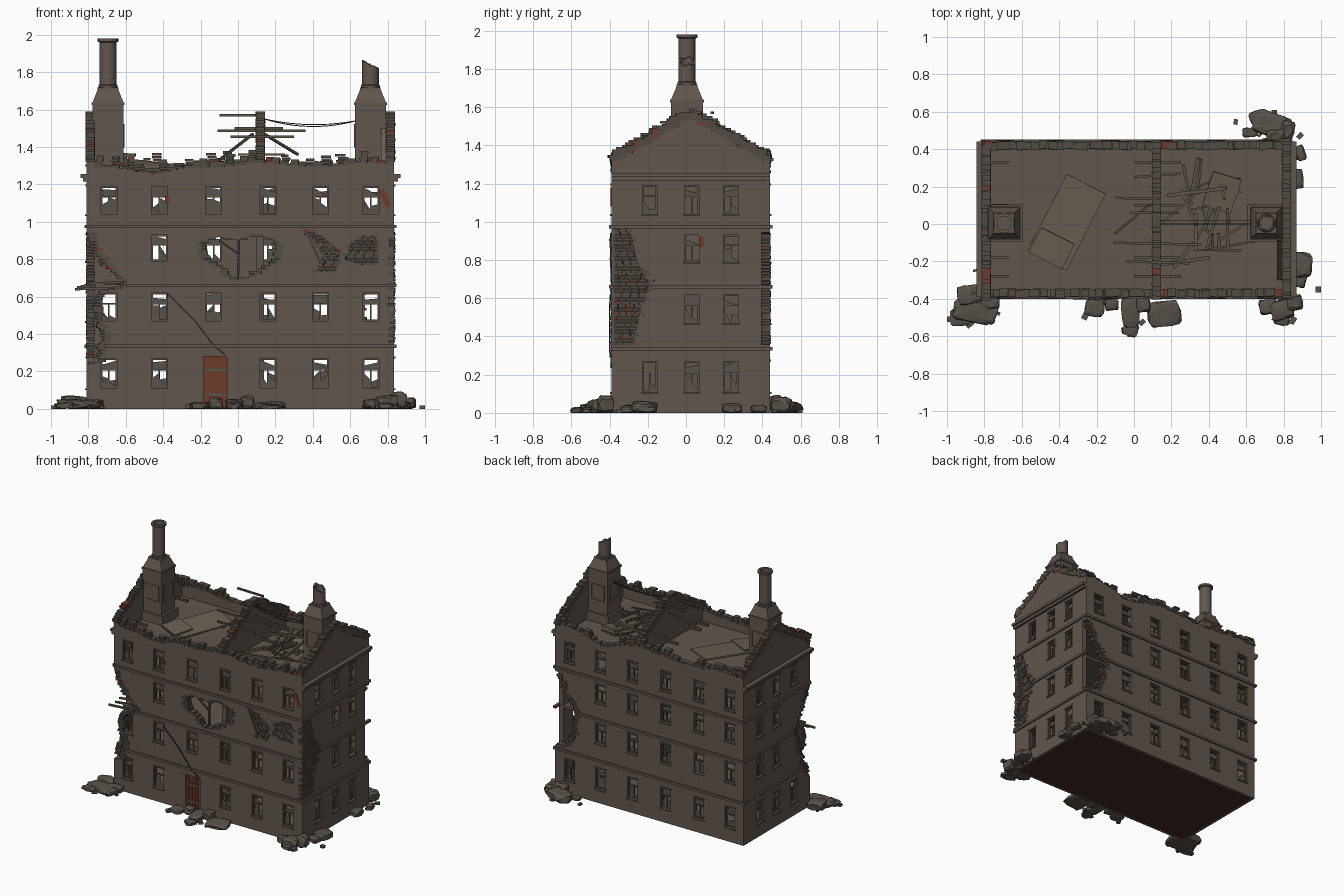
import bpy, bmesh, math, random
from mathutils import Vector, Matrix, Euler

if "Cube" in bpy.data.objects:
    bpy.data.objects.remove(bpy.data.objects["Cube"])

R = random.Random(7)
X0, X1, Y0, Y1, T = -0.81, 0.835, -0.39, 0.44, 0.04
COL = dict(wall=(.120, .093, .077), brick=(.085, .070, .058), red_brick=(.15, .045, .028),
           wood=(.105, .088, .066), rust=(.15, .042, .022), rubble=(.098, .083, .068),
           base=(.055, .022, .017), plaster=(.145, .115, .088), glass=(.10, .085, .075), iron=(.05, .045, .042))
NAMES = list(COL)
MATS = []
for n, c in COL.items():
    m = bpy.data.materials.new(n.replace("_", " "))
    m.diffuse_color = (*c, 1)
    m.use_nodes = True
    m.node_tree.nodes["Principled BSDF"].inputs["Base Color"].default_value = m.diffuse_color
    MATS.append(m)
WALL, BRICK, RED, WOOD, RUST, RUB, BASE, PLA, GLASS, IRON = range(10)

def box(bm, c, s, m=WALL, rot=None):
    q = rot.to_matrix() if rot else Matrix.Identity(3)
    v = [bm.verts.new(Vector(c) + q @ Vector((s[0]*i/2, s[1]*j/2, s[2]*k/2)))
         for i in (-1, 1) for j in (-1, 1) for k in (-1, 1)]
    for f in ((0, 1, 3, 2), (4, 6, 7, 5), (0, 4, 5, 1), (2, 3, 7, 6), (0, 2, 6, 4), (1, 5, 7, 3)):
        bm.faces.new([v[i] for i in f]).material_index = m

def span(bm, a, b, m=WALL):
    box(bm, [(p+q)/2 for p, q in zip(a, b)], [q-p for p, q in zip(a, b)], m)

def beam(bm, a, b, w, m=WOOD):
    a, b = Vector(a), Vector(b)
    box(bm, (a+b)/2, ((b-a).length, w, w), m, (b-a).to_track_quat('X', 'Z'))

def prism(bm, pts, axis, a, b, m=WALL):
    mk = lambda p, w: bm.verts.new((p[0], w, p[1]) if axis == 'y' else (w, p[0], p[1]))
    lo, hi = [mk(p, a) for p in pts], [mk(p, b) for p in pts]
    n = len(pts)
    fs = [bm.faces.new(lo), bm.faces.new(hi)]
    fs += [bm.faces.new((lo[i], lo[(i+1) % n], hi[(i+1) % n], hi[i])) for i in range(n)]
    for f in fs:
        f.material_index = m

def finish(bm, name):
    bmesh.ops.recalc_face_normals(bm, faces=bm.faces)
    me = bpy.data.meshes.new(name)
    bm.to_mesh(me)
    bm.free()
    for m in MATS:
        me.materials.append(m)
    o = bpy.data.objects.new(name, me)
    bpy.context.collection.objects.link(o)
    return o

def cut(obj, bm):
    c = finish(bm, "cutter")
    c.hide_render = True
    mod = obj.modifiers.new("cut", 'BOOLEAN')
    mod.operation, mod.solver, mod.object = 'DIFFERENCE', 'EXACT', c
    bpy.context.view_layer.objects.active = obj
    bpy.ops.object.modifier_apply(modifier=mod.name)
    bpy.data.objects.remove(c)

# side name -> axis, outer plane, inward direction, window columns
SIDES = dict(front=('y', Y0, 1, (-.69, -.42, -.13, .16, .44, .71)), back=('y', Y1, -1, (-.69, -.42, -.13, .16, .44, .71)),
             left=('x', X0, 1, (-.19, .03, .235)), right=('x', X1, -1, (-.19, .03, .235)))
ROWS = ((.11, .27), (.47, .62), (.79, .93), (1.04, 1.19))
SKIP = {('front', 2, 0), ('front', 0, 2), ('front', 2, 2), ('front', 2, 3), ('front', 2, 4), ('front', 2, 5),
        ('back', 1, 5), ('back', 2, 5), ('right', 2, 0), ('right', 1, 0), ('left', 1, 0), ('left', 2, 0)}

def side_box(bm, side, u0, u1, z0, z1, d0, d1, m=WALL):
    ax, p, s, _ = SIDES[side]
    a, b = sorted((p+s*d0, p+s*d1))
    if ax == 'y':
        span(bm, (u0, a, z0), (u1, b, z1), m)
    else:
        span(bm, (a, u0, z0), (b, u1, z1), m)

# damage outlines
BITE_F = [(-.9, .95), (-.79, .94), (-.75, .85), (-.69, .75), (-.6, .68), (-.62, .645), (-.735, .63), (-.745, .48), (-.71, .4), (-.74, .25), (-.9, .22)]
BITE_L = [(-.5, .95), (-.34, .94), (-.29, .8), (-.2, .67), (-.25, .5), (-.3, .38), (-.36, .27), (-.5, .24)]
BITE_B = [(.9, .95), (.8, .94), (.74, .8), (.64, .67), (.66, .5), (.72, .38), (.9, .345)]
HOLE = [(-.2, .89), (-.1, .92), (0, .9), (.1, .93), (.2, .9), (.22, .8), (.12, .74), (.05, .7), (-.03, .69), (-.1, .76), (-.18, .8)]
PATCH_R = [(-.375, .965), (-.29, .96), (-.26, .8), (-.19, .67), (-.25, .5), (-.275, .36), (-.375, .355)]
PATCH_A = [(.57, .8), (.6, .88), (.66, .93), (.74, .92), (.75, .78), (.66, .77)]
PATCH_C = [(.36, .96), (.44, .93), (.55, .84), (.52, .74), (.42, .73), (.46, .83)]

def top_f(x):
    return 1.305+.012*math.sin(11*x)-.06*math.exp(-((x+.45)/.14)**2)
def top_b(x):
    return 1.31+.012*math.sin(9*x+1)-.05*math.exp(-((x-.42)/.13)**2)

# main shell, hollow storeys, windows, damage
bm = bmesh.new()
span(bm, (X0, Y0, 0), (X1, Y1, 1.345))
body = finish(bm, "building_walls")
bm = bmesh.new()
for z0, z1 in ((.015, .325), (.345, .645), (.665, .965), (.985, 1.21)):
    for a, b in ((X0+T, .10), (.14, X1-T)):
        span(bm, (a, Y0+T, z0), (b, Y1-T, z1))
span(bm, (X0+T, Y0+T, 1.23), (X1-T, Y1-T, 2))
cut(body, bm)
bm = bmesh.new()
side_box(bm, 'front', -.185, -.06, .005, .28, -.05, .05)
wins = []
for side, (_, _, _, cols) in SIDES.items():
    for r, (z0, z1) in enumerate(ROWS):
        for c, u in enumerate(cols):
            if (side, r, c) not in SKIP:
                w = .043 if len(cols) == 6 else .038
                wins.append((side, u-w, u+w, z0, z1))
                side_box(bm, side, u-w, u+w, z0, z1, -.05, .05)
cut(body, bm)
bm = bmesh.new()
prism(bm, BITE_F, 'y', -.5, -.345)
prism(bm, HOLE, 'y', -.5, -.345)
prism(bm, PATCH_A, 'y', -.5, -.375)
prism(bm, PATCH_C, 'y', -.5, -.375)
prism(bm, BITE_B, 'y', .395, .5)
prism(bm, PATCH_R, 'x', .815, .9)
xs = [-.765+1.555*i/30 for i in range(31)]
for f, a, b in ((top_f, -.5, -.34), (top_b, .39, .5)):
    prism(bm, [(x, f(x)) for x in xs]+[(.79, 1.6), (-.765, 1.6)], 'y', a, b)
cut(body, bm)
bm = bmesh.new()
prism(bm, BITE_L, 'x', -.9, -.765)
cut(body, bm)

# gables and partition wall
GAB = [(Y0, 1.3), (Y1, 1.3), (Y1, 1.335), (.06, 1.555), (-.02, 1.555), (Y0, 1.335)]
for name, a, b in (("left_gable", X0, X0+T), ("right_gable", X1-T, X1), ("partition_gable", .10, .14)):
    bm = bmesh.new()
    s = .04 if 'part' in name else 0
    prism(bm, [(min(max(y, Y0+s), Y1-s), z-(.08 if s and z == 1.3 else 0)) for y, z in GAB], 'x', a, b)
    finish(bm, name)

# string courses and gable cornices
bm = bmesh.new()
for z in (.335, .66, .975):
    mid = z == .66
    side_box(bm, 'front', -.6 if mid else (X0 if z > .9 else -.71), X1+.012, z-.009, z+.009, -.012, .01)
    side_box(bm, 'back', X0-.012, .63 if mid else X1+.012, z-.009, z+.009, -.012, .01)
    side_box(bm, 'left', -.19 if mid else (Y0 if z > .9 else -.3), Y1+.01, z-.009, z+.009, -.012, .01)
    side_box(bm, 'right', -.18 if mid else Y0-.01, Y1+.01, z-.009, z+.009, -.012, .01)
for s in ('left', 'right'):
    side_box(bm, s, Y0, Y1, 1.215, 1.235, -.02, .01)
    side_box(bm, s, Y0, Y1, 1.235, 1.255, -.033, .01)
finish(bm, "string_courses")

# window frames, sills and broken panes
bm = bmesh.new()
for side, a, b, z0, z1 in wins:
    t, zm, um = .008, z0+(z1-z0)*.62, (a+b)/2
    for q in ((a, a+t, z0, z1), (b-t, b, z0, z1), (a, b, z0, z0+t), (a, b, z1-t, z1), (a, b, zm-.004, zm+.004), (um-.004, um+.004, z0, zm)):
        if R.random() < .9:
            side_box(bm, side, *q, .012, .026, WOOD)
    side_box(bm, side, a-.006, b+.006, z0-.01, z0, -.008, .02)
    side_box(bm, side, a-.006, b+.006, z1, z1+.01, -.006, .02)
    for p, q, lo, hi in ((a, um, z0, zm), (um, b, z0, zm), (a, b, zm, z1)):   # glass shards
        k = R.random()
        if k < .75:
            ax, pl, s, _ = SIDES[side]
            d = pl+s*.019
            pts = [(p, lo), (q, lo), (q, lo+(hi-lo)*R.random()), (p, lo+(hi-lo)*R.uniform(.3, 1))]
            prism(bm, pts, ax, d-.001, d+.001, GLASS)
finish(bm, "windows")

# door with planks, rust stains, ground plate
bm = bmesh.new()
side_box(bm, 'front', -.185, -.06, 0, .28, .018, .03, RUST)
for i in range(5):
    side_box(bm, 'front', -.183+.025*i, -.162+.025*i, .01, .27-.05*R.random(), .012, .02, RUST)
for z in (.07, .2):
    side_box(bm, 'front', -.18, -.065, z, z+.015, .008, .02, WOOD)
finish(bm, "door")
bm = bmesh.new()
prism(bm, [(.755, 1.16), (.78, 1.18), (.82, 1.08), (.79, 1.08)], 'y', -.394, -.388, RUST)
prism(bm, [(-.39, 1.1), (-.39, 1.14), (-.365, 1.13), (-.365, 1.1)], 'y', -.394, -.388, RUST)
prism(bm, [(.07, .86), (.07, .93), (.095, .92), (.095, .87)], 'x', .833, .839, RUST)
finish(bm, "rust_stains")
bm = bmesh.new()
span(bm, (X0+.02, Y0+.02, -.0005), (X1-.02, Y1-.02, .004), BASE)
finish(bm, "ground_plate")

# loose bricks: damage edges, patches, wall tops, gable slopes
bm = bmesh.new()
def brick(ax, u, w, z, l, d, h=.0145):
    m = RED if R.random() < .06 else BRICK
    s = (l, d, h) if ax == 'y' else (d, l, h)
    box(bm, (u, w, z) if ax == 'y' else (w, u, z), s, m, Euler((0, 0, R.uniform(-.06, .06))))

def courses(poly, ax, w, d, lo, hi, fill=False):
    z = min(p[1] for p in poly)+.006
    while z < max(p[1] for p in poly):
        us = sorted(p[0]+(q[0]-p[0])*(z-p[1])/(q[1]-p[1]) for p, q in zip(poly, poly[1:]+poly[:1])
                    if (p[1]-z)*(q[1]-z) < 0)
        if fill:
            for a, b in zip(us[::2], us[1::2]):
                u = a-R.uniform(0, .03)
                while u < b:
                    l = R.uniform(.03, .05)
                    brick(ax, u+l/2, w+R.uniform(-.005, .005), z, l-.003, d)
                    u += l
        else:
            for u in us:
                if lo < u < hi:
                    brick(ax, u+R.uniform(-.012, .012), w, z, R.uniform(.03, .065), d)
        z += .0165
courses(BITE_F, 'y', -.369, .048, X0, 1)
courses(BITE_L, 'x', -.789, .044, Y0, 1)
courses(BITE_B, 'y', .419, .048, 0, .83)
courses(HOLE, 'y', -.369, .05, -1, 1)
courses(PATCH_R, 'x', .822, .03, 0, 0, True)
courses(PATCH_A, 'y', -.38, .02, 0, 0, True)
courses(PATCH_C, 'y', -.38, .02, 0, 0, True)
for f, w in ((top_f, Y0+T/2), (top_b, Y1-T/2)):
    x = X0+.03
    while x < X1-.03:
        for k in range(R.choice((1, 1, 2, 2, 3, 4))):
            brick('y', x+R.uniform(-.01, .01), w+R.uniform(-.005, .005), f(x)+.006+.016*k, R.uniform(.035, .055), .042)
        x += .043
for xc in (X0+T/2, X1-T/2, .12):
    for i in range(19):
        t = i/18
        for y in (Y0+.02+t*.385, Y1-.02-t*.385):
            for k in range(R.choice((2, 3, 3))):
                brick('x', y+R.uniform(-.012, .012), xc, 1.336+t*.225+.016*(k-.6), R.uniform(.04, .07), T+.008)
finish(bm, "loose_bricks")

# chimneys
def chimney(xc, broken):
    cy = .005
    bm = bmesh.new()
    box(bm, (xc, cy, 1.265), (.2, .2, .07))
    box(bm, (xc, cy, 1.43), (.166, .166, .40))
    box(bm, (xc, cy, 1.632), (.178, .178, .014))
    bmesh.ops.create_cone(bm, cap_ends=True, segments=4, radius1=.118, radius2=.075, depth=.075,
                          matrix=Matrix.Translation((xc, cy, 1.675)) @ Matrix.Rotation(math.pi/4, 4, 'Z'))
    box(bm, (xc, cy, 1.713), (.11, .11, .01))
    for s in (-1, 1):                                   # recessed-panel frames
        for dx, dz, w, h in ((-.055, 0, .006, .12), (.055, 0, .006, .12), (0, .06, .116, .006), (0, -.06, .116, .006)):
            box(bm, (xc+dx, cy+s*.084, 1.46+dz), (w, .006, h))
            box(bm, (xc+s*.084, cy+dx, 1.46+dz), (.006, w, h))
    finish(bm, "chimney_stack")
    bm = bmesh.new()
    prof = [(.05, 1.71), (.05, 1.73), (.045, 1.735)]
    prof += [(.045, 1.84), (.034, 1.84), (.034, 1.75), (0.001, 1.75)] if broken else \
            [(.045, 1.96), (.055, 1.964), (.055, 1.98), (.037, 1.98), (.037, 1.85), (0.001, 1.85)]
    n, rings = 20, []
    for r, z in prof:
        ring = []
        for i in range(n):
            a = 2*math.pi*i/n
            dz = -.5*r*math.cos(a)+.006*math.sin(5*a) if broken and z == 1.84 else 0
            ring.append(bm.verts.new((xc+r*math.cos(a), cy+r*math.sin(a), z+dz)))
        rings.append(ring)
    for p, q in zip(rings, rings[1:]):
        for i in range(n):
            bm.faces.new((p[i], p[(i+1) % n], q[(i+1) % n], q[i])).smooth = True
    o = finish(bm, "chimney_pot")
    bpy.ops.object.select_all(action='DESELECT')
    o.select_set(True)
    bpy.context.view_layer.objects.active = o
    bpy.ops.object.shade_smooth_by_angle(angle=math.radians(35))
chimney(-.695, False)
chimney(.708, True)

# fallen roof sheets, slabs and timber
bm = bmesh.new()
box(bm, (-.36, .01, 1.262), (.235, .46, .012), PLA, Euler((.06, .05, -.47)))
box(bm, (-.44, -.13, 1.275), (.2, .15, .01), PLA, Euler((.12, 0, -.47)))
box(bm, (.47, .17, 1.285), (.16, .19, .015), PLA, Euler((.15, .1, -.3)))
prism(bm, [(-.3, 1.235), (-.085, 1.235), (-.085, 1.5)], 'x', .765, .79, PLA)
finish(bm, "fallen_sheets")
bm = bmesh.new()
for y, z, a, b in ((.14, 1.57, -.1, .13), (-.1, 1.487, -.11, .36), (-.2, 1.455, -.04, .3), (.06, 1.50, -.02, .24), (.25, 1.36, .0, .25)):
    beam(bm, (a, y, z), (b, y+R.uniform(-.02, .02), z), .013)
beam(bm, (-.1, -.05, 1.33), (.08, .1, 1.47), .013)
beam(bm, (.14, .0, 1.47), (.32, .15, 1.36), .013)
for y in (-.28, -.18, .1, .33):
    beam(bm, (X0+T, y, 1.245), (X0+T+.1, y, 1.245), .015)
    beam(bm, (.0, y, 1.25), (.25, y, 1.25), .015)
for i in range(24):
    c = Vector((R.uniform(.24, .54), R.uniform(-.2, .28), R.uniform(1.25, 1.31)))
    a, l = R.choice((0, 1.57, .5, 1.3))+R.uniform(-.3, .3), R.uniform(.06, .2)
    d = Vector((min(.2, l)*math.cos(a)*.9, l*.6*math.sin(a), R.uniform(-.015, .02)))
    beam(bm, c-d, c+d, R.uniform(.01, .02))
for y, z, a, b in ((-.37, .64, -.87, -.6), (-.33, .655, -.84, -.62), (-.35, .67, -.8, -.58), (-.25, .65, -.86, -.7)):
    beam(bm, (a, y, z), (b, y+.02, z+.008), .013)
for i in range(4):
    beam(bm, (.37+.03*i, -.394, .94-.02*i), (.45+.03*i, -.394, .76+.02*i), .009)
beam(bm, (0, -.36, .69), (.005, -.36, .91), .012, IRON)
beam(bm, (-.1, -.36, .9), (.0, -.37, .83), .009, IRON)
finish(bm, "timber_beams")

# hanging cables
bm = bmesh.new()
for y, sag in ((.02, .025), (.0, .035)):
    p = [(.14+.049*i, y, 1.55-.01*i/10-sag*4*(i/10)*(1-i/10)) for i in range(11)]
    for a, b in zip(p, p[1:]):
        beam(bm, a, b, .005, IRON)
p = [(-.38, -.395, .62), (-.31, -.4, .55), (-.23, -.4, .47), (-.13, -.4, .34), (-.07, -.395, .29)]
for a, b in zip(p, p[1:]):
    beam(bm, a, b, .007, IRON)
finish(bm, "cables")

# rubble piles: clamped, jittered boulders and small chips
bm = bmesh.new()
def rock(x, y, sx, sy, h, z=0):
    vs = bmesh.ops.create_icosphere(bm, subdivisions=2, radius=1)['verts']
    q = Euler((R.uniform(-.1, .1), R.uniform(-.1, .1), R.uniform(-.35, .35))).to_matrix()
    for v in vs:
        c = Vector([max(-.72, min(.72, k))/.72+R.uniform(-.09, .09) for k in v.co])
        c = q @ Vector((c.x*sx/2, c.y*sy/2, c.z*h/2))
        v.co = (x+c.x, y+c.y, max(0, z+h/2+c.z))
PILES = ((-.86, -.46, .2, .13, .05), (-.93, -.5, .1, .09, .035), (-.88, -.38, .13, .1, .07), (-.78, -.48, .09, .1, .04), (-.77, -.42, .1, .07, .05),
         (-.21, -.45, .1, .09, .035), (-.12, -.43, .07, .06, .06), (-.02, -.47, .09, .16, .05), (-.02, -.565, .08, .07, .03), (.05, -.43, .07, .08, .07),
         (.16, -.48, .17, .13, .035), (.72, -.44, .1, .08, .05), (.79, -.46, .12, .1, .07), (.86, -.42, .08, .08, .09), (.79, -.51, .08, .06, .03),
         (.9, -.22, .1, .13, .06), (.88, -.3, .08, .07, .04), (.87, .24, .07, .1, .05), (.89, .38, .05, .08, .04),
         (.74, .53, .19, .13, .06), (.66, .57, .08, .07, .04), (.62, .49, .08, .05, .03), (.82, .5, .07, .1, .08), (.76, .47, .1, .07, .09))
for r in PILES:
    rock(*r)
    for _ in range(3):
        x, y = r[0]+R.uniform(-.09, .09), r[1]+R.uniform(-.07, .07)
        x, y = max(-.97, min(.96, x)), max(-.58, min(.58, y))
        s = R.uniform(.015, .032)
        box(bm, (x, y, s*.4), (s*1.4, s, s*.7), RUB, Euler((0, 0, R.uniform(0, 3))))
for x, y in ((-.985, -.51), (.985, -.35), (.75, .595), (-.02, -.59)):
    box(bm, (x, y, .009), (.03, .03, .018))
for f in bm.faces:
    f.material_index = RUB
finish(bm, "rubble")
